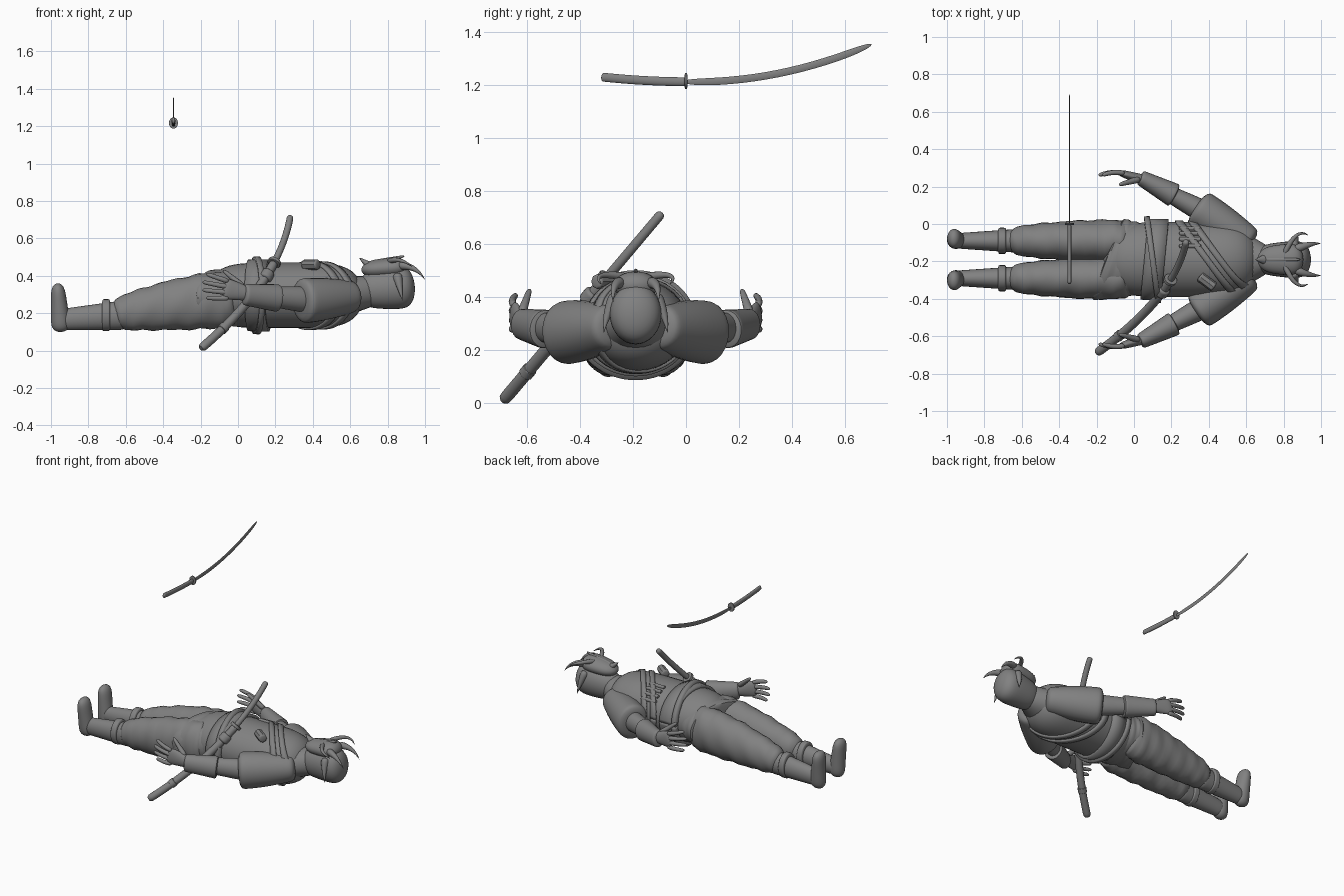
import bpy, bmesh
from math import sin, cos, pi, sqrt
from mathutils import Vector

cube = bpy.data.objects.get("Cube")
if cube:
    bpy.data.objects.remove(cube, do_unlink=True)

SHADE = (.22, .22, .22, 1)
grey = bpy.data.materials.new("plain_grey")
grey.use_nodes = True
grey.diffuse_color = SHADE
grey.node_tree.nodes["Principled BSDF"].inputs["Base Color"].default_value = SHADE

MIDDLE = -.19          # y of the body's centre line
UPWARD = Vector((0, 0, 1))
FORWARD = Vector((1, 0, 0))


def finish(name, bm):
    bmesh.ops.recalc_face_normals(bm, faces=bm.faces)
    mesh = bpy.data.meshes.new(name)
    bm.to_mesh(mesh)
    bm.free()
    mesh.materials.append(grey)
    part = bpy.data.objects.new(name, mesh)
    bpy.context.collection.objects.link(part)
    bpy.ops.object.select_all(action='DESELECT')
    part.select_set(True)
    bpy.context.view_layer.objects.active = part
    bpy.ops.object.shade_smooth_by_angle(angle=.7)
    return part


def skin(name, rings, closed=True):
    """Join neighbouring rings of points with quads and cap the ends."""
    bm = bmesh.new()
    rings = [[bm.verts.new(point) for point in ring] for ring in rings]
    for near, far in zip(rings, rings[1:]):
        for k in range(len(near) if closed else len(near) - 1):
            j = (k + 1) % len(near)
            bm.faces.new((near[k], near[j], far[j], far[k]))
    if closed:
        bm.faces.new(rings[0])
        bm.faces.new(rings[-1])
    return finish(name, bm)


def pair(size):
    return Vector(size) if isinstance(size, tuple) else Vector((size, size))


def sweep(name, start, end, first, last=None, bend=(0, 0, 0), blunt=8, swell=0, span=(0, 1),
          up=UPWARD, sides=24, steps=24, fold=0, shear=0, mirror=1):
    """Elliptical limb from start to end; a high blunt gives squarer ends."""
    start, end, bend = Vector(start), Vector(end), Vector(bend)
    first, last = pair(first), pair(last or first)
    rings = []
    for i in range(steps + 1):
        s = (1 - cos(pi * i / steps)) / 2
        t = span[0] + (span[1] - span[0]) * s
        centre = start.lerp(end, t) + bend * 4 * t * (1 - t)
        along = (end - start + bend * 4 * (1 - 2 * t)).normalized()
        side = up.cross(along).normalized()
        over = along.cross(side)
        size = first.lerp(last, s) * (1 + swell * 4 * s * (1 - s))
        size *= max(sqrt(1 - abs(2 * s - 1) ** blunt), .02)
        ring = []
        for k in range(sides):
            a = 2 * pi * k / sides
            crease = 1 + fold * sin(i * 1.4 + 2 * sin(a)) * sin(2 * a + i / 3)
            p = centre + (side * cos(a) * size.x + over * sin(a) * size.y) * crease
            p.x += shear * s * p.y
            ring.append((p.x, MIDDLE + mirror * p.y, p.z))
        rings.append(ring)
    return skin(name, rings)


def torso_ring(x, a, gap=0):
    """Point on the torso at length x and angle a."""
    fill = sqrt(max(1 - abs((x - .25) / .42) ** 5, .001))
    return (x, MIDDLE + cos(a) * (.2 * fill + gap), .295 + sin(a) * (.175 * fill + gap))


def strap(name, x, tilt, width, thickness=.014):
    """Band wrapped around the torso, tilted from side to side."""
    turns = [pi * k / 32 for k in range(65)]
    rings = [[torso_ring(x + tilt * cos(a) + edge * width / 2, a, .003) for edge in (-1, 0, 1)] for a in turns]
    solid = skin(name, rings, closed=False).modifiers.new("thickness", 'SOLIDIFY')
    solid.thickness = thickness
    solid.offset = 0


# Torso, collar and slanted tunic hem
turns = [pi * k / 16 for k in range(32)]
skin("torso", [[torso_ring(.25 - .42 * cos(pi * i / 40), a) for a in turns] for i in range(41)])
sweep("collar", (.55, 0, .29), (.72, 0, .32), (.17, .11), (.07, .08), blunt=20)
sweep("tunic_skirt", (.1, 0, .29), (-.15, 0, .28), (.18, .16), (.22, .15), blunt=40, sides=48,
      fold=.02, shear=.4)

# Harness, sash and chest pockets
strap("chest_strap_upper", .46, -.15, .04)
strap("chest_strap_lower", .39, -.15, .04)
strap("waist_sash", .11, .02, .11, .03)
strap("waist_belt", .1, -.03, .03, .06)
for i in range(4):
    x, y, z = torso_ring(.24, .6 + i / 5)
    sweep(f"chest_rod_{i + 1}", (x, y - MIDDLE, z), (x + .12, y - MIDDLE, z), .012, blunt=30, sides=10, steps=8)
sweep("chest_pouch", (.35, -.09, .46), (.43, -.15, .46), .028, blunt=20, sides=8)

for label, mirror in (("left", 1), ("right", -1)):

    def limb(part, *shape, **options):
        sweep(label + "_" + part, *shape, mirror=mirror, **options)

    # Baggy trouser, shin, cuff and upright boot
    limb("trouser", (0, .1, .28), (-.67, .1, .19), (.11, .15), (.075, .085), bend=(0, 0, .01),
         swell=.15, blunt=14, steps=36, fold=.04)
    limb("shin", (-.6, .1, .19), (-.96, .1, .165), (.065, .08), (.04, .055), blunt=20)
    limb("shin_cuff", (-.68, .1, .19), (-.73, .1, .19), (.07, .085))
    limb("boot", (-.945, .1, .1), (-.965, .115, .36), (.045, .055), (.055, .035), blunt=6, up=FORWARD)

    # Wide sleeve, forearm and flared bracer
    limb("sleeve", (.63, .08, .29), (.33, .28, .265), (.08, .08), (.105, .12), swell=.1, blunt=20)
    limb("arm", (.4, .24, .27), (.04, .43, .3), (.065, .075), (.03, .04))
    limb("bracer", (.22, .34, .28), (.03, .44, .3), (.066, .075), (.04, .056), blunt=30)

    # Hand with spread fingers
    limb("palm", (.07, .42, .3), (-.08, .465, .335), (.03, .035), (.018, .06), blunt=6)
    for i in range(4):
        z = .37 - .03 * i
        limb(f"finger_{i + 1}", (-.05, .46, z), (-.2 + .02 * abs(i - 1.5), .45, z + .04 - .013 * i),
             .015, .011, bend=(0, .01, 0), sides=10, steps=12)
    limb("thumb", (.03, .43, .34), (-.08, .4, .43), .019, .01, sides=10, steps=12)

    # Curling horn, swept-back spike and cheek spike
    limb("mask_horn", (.8, .02, .475), (.93, .13, .45), .017, .003, bend=(0, .05, .02), sides=12)
    limb("brow_spike", (.86, .055, .455), (1, .085, .38), .026, .001, bend=(.01, .01, .02), sides=12)
    limb("cheek_spike", (.85, .07, .41), (.88, .12, .265), .03, .001, bend=(0, .01, 0), sides=10, up=FORWARD)

# Hooded head and mask
sweep("head", (.64, 0, .32), (.945, 0, .345), (.07, .085), (.1, .115), blunt=5, swell=.1, sides=32)
sweep("face_mask", (.66, 0, .43), (.905, 0, .45), (.06, .04), (.085, .055), blunt=4, swell=.1)
sweep("chin_spike", (.72, 0, .44), (.65, 0, .495), (.04, .03), .003, sides=12)
sweep("nose_ridge", (.7, 0, .465), (.89, 0, .505), .016, .007, sides=12)


def sheathed(part, begin, finish_at, radius, blunt=30):
    """Piece of the curved sheathed sword between two fractions of its length."""
    sweep("sheathed_sword_" + part, (-.2, -.5, .01), (.28, .1, .72), radius, bend=(.09, 0, 0),
          span=(begin, finish_at), blunt=blunt, sides=16)


sheathed("scabbard", 0, .65, .024, blunt=60)
sheathed("handle", .64, 1, .018)
sheathed("guard", .64, .66, .036)
sheathed("band", .14, .17, .028)
sheathed("knot", .52, .58, .036, blunt=6)

# Floating curved sword
X = -.345
sweep("sword_blade", (X, .18, 1.214), (X, .89, 1.355), (.003, .014), bend=(0, 0, -.04), sides=8)
sweep("sword_handle", (X, -.13, 1.232), (X, .19, 1.214), (.01, .017), bend=(0, 0, -.004), blunt=60, sides=14)
sweep("sword_guard", (X, .185, 1.217), (X, .195, 1.217), (.024, .03), blunt=20)
